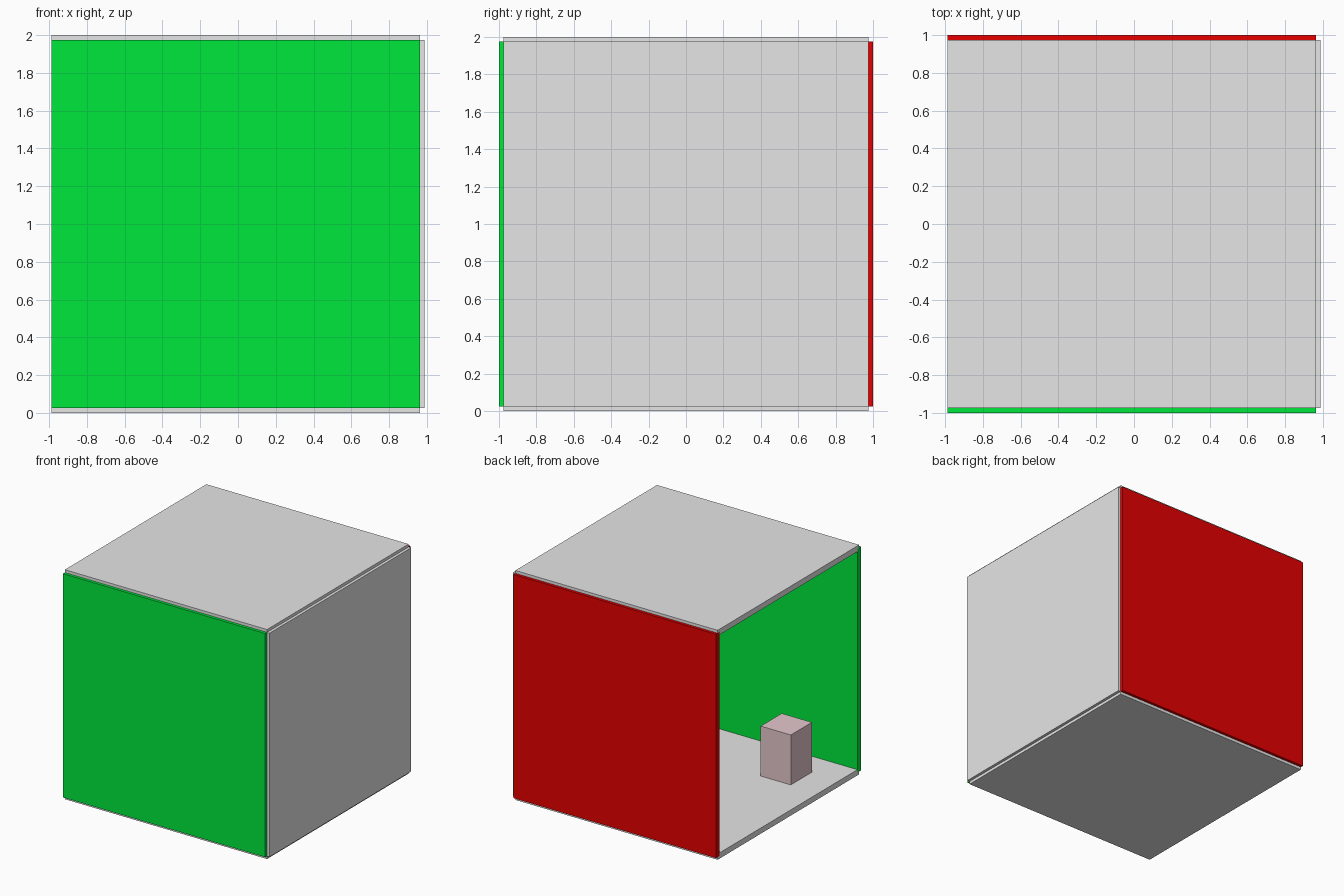
import bpy
from mathutils import Vector

cube = bpy.data.objects.get("Cube")
if cube:
    bpy.data.objects.remove(cube, do_unlink=True)


def material(name, r, g, b):
    mat = bpy.data.materials.new(name)
    mat.use_nodes = True
    mat.diffuse_color = (r, g, b, 1)
    mat.node_tree.nodes["Principled BSDF"].inputs["Base Color"].default_value = (r, g, b, 1)
    return mat


def box(name, low, high, mat):
    """Axis-aligned box between two opposite corners."""
    low, high = Vector(low), Vector(high)
    bpy.ops.mesh.primitive_cube_add(size=1, location=(low + high) / 2)
    obj = bpy.context.object
    obj.name = name
    obj.scale = high - low
    bpy.ops.object.transform_apply(location=False, rotation=False, scale=True)
    obj.data.materials.append(mat)
    return obj


white = material("pale grey", 0.79, 0.79, 0.79)
green = material("green", 0, 0.8, 0.045)
red = material("red", 0.8, 0, 0)
pink = material("dusty pink", 0.79, 0.58, 0.6)

# Half the panel thickness, panel span and the room's limits;
# panels meet at their middle planes, so each corner overlaps
H = 0.025
SPAN = 1.95
HALF = SPAN / 2
X0 = -(SPAN + H) / 2
X1 = X0 + SPAN
LIP = 0.001

# Floor and ceiling
for name, z in (("floor", H), ("ceiling", H + SPAN)):
    box(name, (X0, -HALF, z - H), (X1, HALF, z + H), white)

# Coloured walls at the front and back, with the -x side left open
for name, y, mat in (("front_wall", -HALF, green), ("back_wall", HALF, red)):
    box(name, (X0 - LIP, y - H, H), (X1, y + H, H + SPAN), mat)
box("side_wall", (X1 - H, -HALF, H), (X1 + H, HALF, H + SPAN), white)

# Block standing on the floor
box("block", (-0.72, -0.705, 2 * H), (-0.43, -0.415, 2 * H + 0.435), pink)
